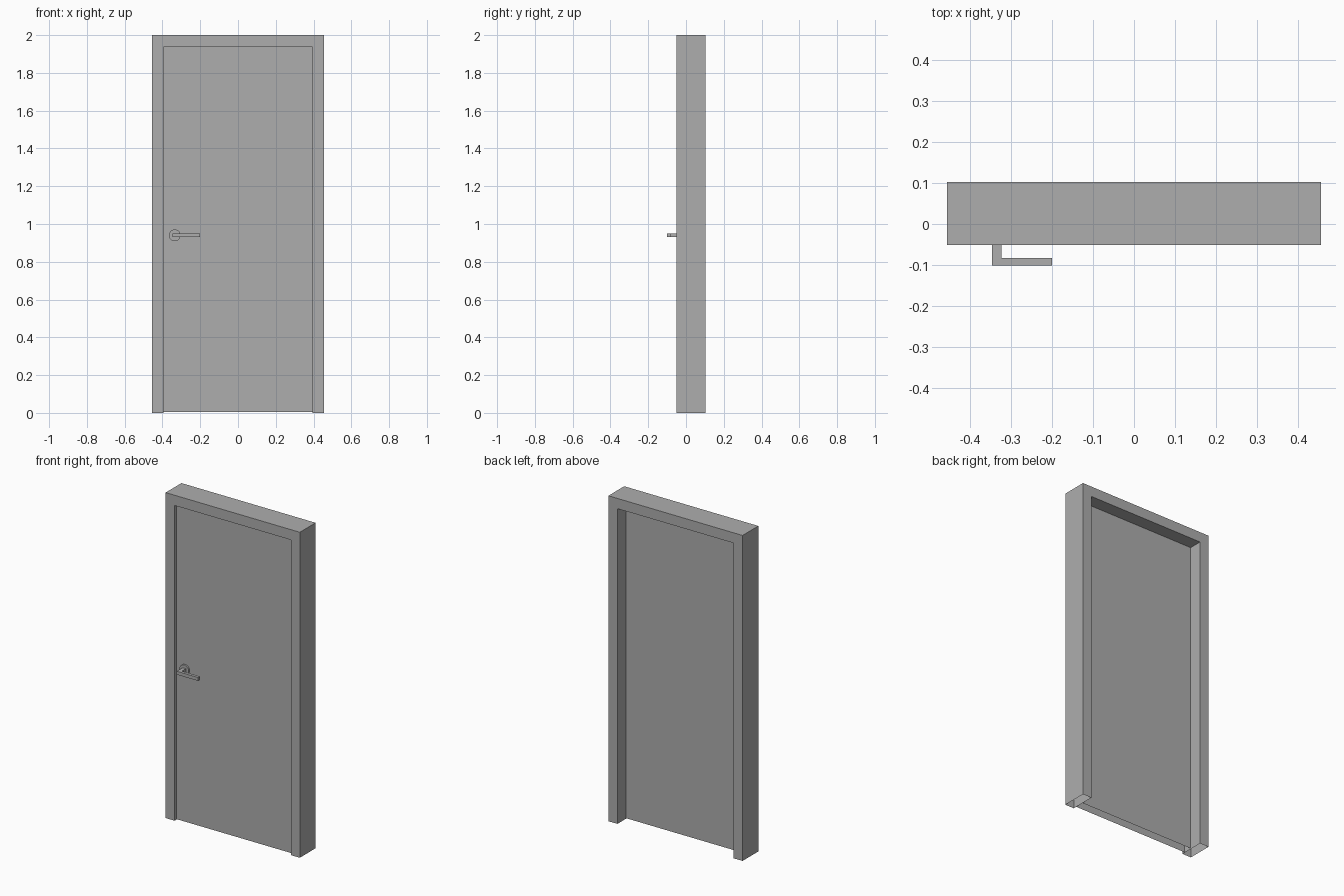
import bpy, bmesh
from math import pi, cos, sin

if "Cube" in bpy.data.objects:
    bpy.data.objects.remove(bpy.data.objects["Cube"])

grey = bpy.data.materials.new("dark_grey")
grey.diffuse_color = (0.42, 0.42, 0.42, 1)
grey.use_nodes = True
grey.node_tree.nodes["Principled BSDF"].inputs["Base Color"].default_value = grey.diffuse_color


def prism(name, points, start, end, axis="y", open_bottom=False):
    """Extrude a 2D outline (xz along y, or xy along z) into a solid."""
    bm = bmesh.new()
    place = (lambda a, b: (a, start, b)) if axis == "y" else (lambda a, b: (a, b, start))
    base = bm.faces.new([bm.verts.new(place(a, b)) for a, b in points])
    ext = bmesh.ops.extrude_face_region(bm, geom=[base], use_keep_orig=True)
    offset = (0, end - start, 0) if axis == "y" else (0, 0, end - start)
    bmesh.ops.translate(bm, vec=offset,
                        verts=[v for v in ext["geom"] if isinstance(v, bmesh.types.BMVert)])
    bmesh.ops.recalc_face_normals(bm, faces=bm.faces)
    if open_bottom:
        low = min(v.co.z for v in bm.verts)
        under = [f for f in bm.faces if all(v.co.z < low + 1e-4 for v in f.verts)]
        bmesh.ops.delete(bm, geom=under, context="FACES")
    mesh = bpy.data.meshes.new(name)
    bm.to_mesh(mesh)
    bm.free()
    mesh.materials.append(grey)
    obj = bpy.data.objects.new(name, mesh)
    bpy.context.collection.objects.link(obj)
    return obj


W, H = 0.456, 2.0      # outer half width and height
w, h = 0.395, 1.937    # opening half width and height

# Surround: two posts and a header, open at the floor
prism("door_frame", [(-W, 0), (-W, H), (W, H), (W, 0), (w, 0), (w, h), (-w, h), (-w, 0)],
      -0.051, 0.102, open_bottom=True)

# Door panel, set slightly back from the front of the frame
prism("door_panel", [(-w, 0.004), (-w, h), (w, h), (w, 0.004)],
      -0.035, 0.02, open_bottom=True)

# Round plate behind the handle
cx, cz, r, sides = -0.335, 0.94, 0.031, 24
prism("handle_plate", [(cx + r * cos(2 * pi * i / sides), cz + r * sin(2 * pi * i / sides))
                       for i in range(sides)], -0.035, -0.045)

# L-shaped lever
prism("handle_lever", [(-0.346, -0.035), (-0.346, -0.101), (-0.20, -0.101), (-0.20, -0.083),
                       (-0.323, -0.083), (-0.323, -0.035)], 0.93, 0.951, axis="z")
